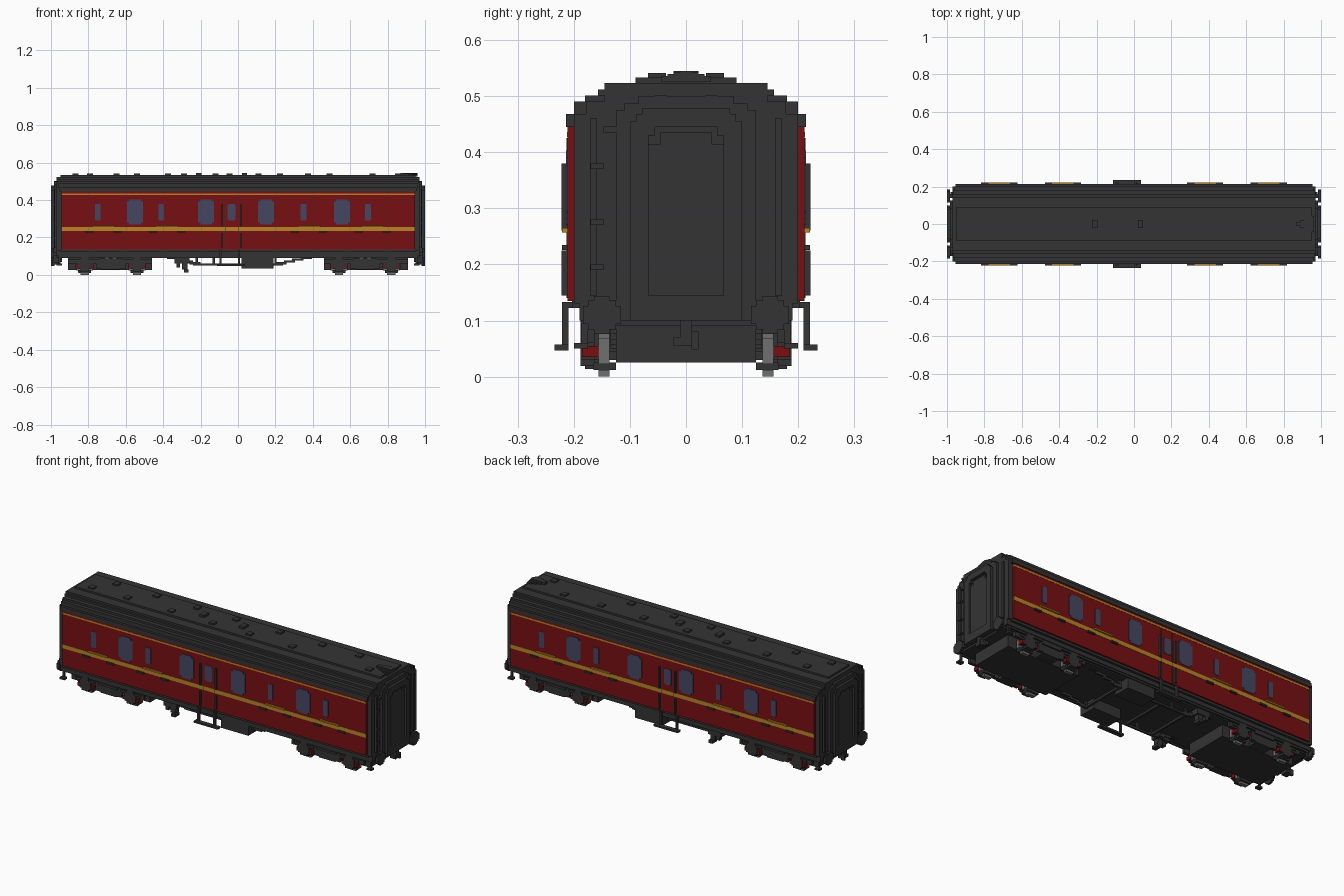
import bpy, bmesh, math
from mathutils import Vector

cube = bpy.data.objects.get("Cube")
if cube:
    bpy.data.objects.remove(cube, do_unlink=True)


def material(name, r, g, b):
    m = bpy.data.materials.new(name)
    m.use_nodes = True
    m.diffuse_color = (r, g, b, 1)
    m.node_tree.nodes["Principled BSDF"].inputs["Base Color"].default_value = (r, g, b, 1)
    return m


DARK = material("charcoal", .034, .034, .034)
RED = material("deep_red", .185, .005, .006)
GOLD = material("gold", .48, .23, .02)
GLASS = material("window_blue", .06, .062, .12)
STEEL = material("wheel_grey", .16, .16, .16)
V = .0112  # block size of the stepped shapes


def box(x0, x1, y0, y1, z0, z1):
    return (x0, x1, y0, y1, z0, z1)


def flip_x(boxes):
    return boxes + [(-b[1], -b[0]) + b[2:] for b in boxes]


def flip_y(boxes):
    return boxes + [b[:2] + (-b[3], -b[2]) + b[4:] for b in boxes]


def turn(boxes):
    """Repeat on the other side, turned half round the vertical axis."""
    return boxes + [(-b[1], -b[0], -b[3], -b[2]) + b[4:] for b in boxes]


def build(name, mat, boxes):
    bm = bmesh.new()
    for x0, x1, y0, y1, z0, z1 in boxes:
        made = bmesh.ops.create_cube(bm, size=1)["verts"]
        bmesh.ops.scale(bm, verts=made, vec=(x1 - x0, y1 - y0, z1 - z0))
        bmesh.ops.translate(bm, verts=made, vec=Vector((x0 + x1, y0 + y1, z0 + z1)) / 2)
    me = bpy.data.meshes.new(name)
    bm.to_mesh(me)
    bm.free()
    me.materials.append(mat)
    ob = bpy.data.objects.new(name, me)
    bpy.context.collection.objects.link(ob)
    return ob


def disc(x, z, r, y0, y1):
    """Stepped upright disc in the x-z plane, made of rows."""
    n = round(2 * r / V)
    h = 2 * r / n
    rows = []
    for i in range(n):
        dz = -r + (i + .5) * h
        w = max(V, round(math.sqrt(max(0, r * r - dz * dz)) / V) * V)
        rows.append(box(x - w, x + w, y0, y1, z + dz - h / 2, z + dz + h / 2))
    return rows


# Body sides and lower edge
build("body_sides", RED, [box(-.945, .945, -.211, .211, .135, .447)])
build("lower_body_edge", DARK, [box(-.95, .95, -.203, .203, .122, .136),
                                box(-.96, .96, -.19, .19, .1, .123)])

# Roof of stepped layers, each half width with its top height
roof, low = [], .445
for half, top, length in [(.214, .468, .955), (.2, .49, .96), (.18, .501, .965),
                          (.157, .512, .97), (.145, .523, .97), (.09, .533, .95)]:
    roof.append(box(-length, length, -half, half, low, top))
    low = top
build("roof", DARK, roof)

# Roof vents
vents = [box(x - .016, x + .016, .036, .068, .52, .541)
         for x in (-.79, -.54, -.29, -.045, .225, .49, .72)]
vents += [box(x - .016, x + .016, -.068, -.036, .52, .541)
          for x in (-.87, -.65, -.375, -.12, .11, .375, .855)]
vents += [box(x - .014, x + .014, -.022, .022, .52, .545) for x in (-.21, .035)]
build("roof_vents", DARK, vents)
build("roof_end_ridge", DARK, [box(.87 + i * .02, .96, -.011 * (i + 1), .011 * (i + 1), .525, .545 - i * .003)
                               for i in range(4)])

# Gold lining
build("waist_stripe", GOLD, [box(-.945, .945, -.2125, .2125, .235, .257)])
build("top_lining", GOLD, [box(-.945, .945, -.2122, .2122, .427, .436)])

# Windows with stepped corners
S = -.211


def pane(x, w, z0, z1, step):
    return [box(x - w, x + w, S - .003, S, z0 + step, z1 - step),
            box(x - w + step, x + w - step, S - .003, S, z0, z1)]


large, small = [], []
for x in (-.55, -.17, .15, .555):
    large += pane(x, .043, .27, .403, V)
for x in (-.75, -.41, .35, .695):
    small += pane(x, .015, .29, .38, .003)
build("large_windows", GLASS, turn(large))
build("small_windows", GLASS, turn(small))
build("centre_door_windows", GLASS, flip_y(pane(-.035, .022, .29, .38, .006)))

# Centre door: handrails, seams, hanging step
rails = [box(x, x + .008, -.222, -.21, z0, z1)
         for x in (-.088, .01) for z0, z1 in ((.26, .38), (.145, .225))]
build("door_handrails", DARK, flip_y(rails))
build("door_seams", DARK, flip_y([box(x, x + .003, -.213, -.21, .14, .425) for x in (-.07, .0)]))
step = [box(x, x + .012, -.221, -.209, .05, .132) for x in (-.1, .0)]
step += [box(x, x + .012, -.221, -.18, .122, .133) for x in (-.1, .0)]
step += [box(-.112, .038, -.234, -.209, .047, .057)]
build("hanging_steps", DARK, flip_y(step))

# Luggage door handles
build("door_handles", GOLD, flip_x(flip_y([box(x - .06, x + .06, -.221, -.21, .257, .265)
                                           for x in (.72, .38)])))
build("door_handle_bars", DARK, flip_x(flip_y([box(x + s - .022, x + s + .022, -.221, -.21, .226, .235)
                                               for x in (.72, .38) for s in (-.075, .075)])))

# End walls, following the roof curve
ends = [box(.945, .97, -w, w, z0, z1) for w, z0, z1 in
        ((.165, .09, .102), (.19, .1, .13), (.2, .13, .468), (.178, .468, .49), (.145, .49, .512))]
ends += [box(.97, .98, s - .006, s + .006, .145, .46) for s in (-.165, .165)]
build("end_walls", DARK, flip_x(ends))
lamp = [box(.965, .985, -.147, -.113, .435, .446)]
lamp += [box(.965, .985, -.17, -.147, z, z + .01) for z in (.19, .27, .37)]
lamp += [box(.965, .985, s - .011, s + .011, .49, .501) for s in (-.045, .045)]
build("end_brackets", DARK, flip_x(lamp))

# Corridor connection with a hooped frame and recessed door
gangway = [box(.96, .985, -.125, .125, .1, .475), box(.96, .985, -.11, .11, .475, .487),
           box(.96, .985, -.085, .085, .487, .5)]
gangway += flip_y([box(.98, 1, .067, .1, .12, .455), box(.98, 1, .055, .089, .43, .468)])
gangway += [box(.98, 1, -.078, .078, .445, .478), box(.98, 1, -.1, .1, .1, .145)]
build("corridor_connection", DARK, flip_x(gangway))
build("corridor_door", DARK, flip_x([box(.98, .99, -.067, .067, .145, .415),
                                     box(.98, .99, -.045, .045, .415, .436)]))

# Buffers and couplings
buffers = [box(.95, .985, .139, .161, .1, .122)]
buffers += [box(.985, 1, .15 - a, .15 + a, .11 - b, .11 + b)
            for a, b in ((.034, .016), (.025, .026), (.014, .034))]
build("buffers", DARK, flip_x(flip_y(buffers)))
build("couplings", DARK, flip_x([box(.94, .995, -.011, .011, .07, .112),
                                 box(.96, .995, -.022, .022, .055, .07),
                                 box(.98, 1, .01, .022, .048, .08)]))
build("end_step_irons", DARK, flip_x(flip_y([box(.95, .96, .175, .186, .055, .11),
                                             box(.94, .97, .175, .2, .05, .06)])))

# Underframe
under = [box(-.965, .965, -.165, .165, .09, .105)]
under += flip_y([box(-.95, .95, .175, .185, .09, .11)])
build("underframe", DARK, under)

# Bogies with wheels
frame, boxes, wheels, hubs, springs = [], [], [], [], []
frame += [box(.46, .91, -.125, .125, .025, .1)]
frame += flip_y([box(.46, .91, .163, .18, .06, .085), box(.6, .76, .163, .18, .035, .06),
                 box(.62, .74, .163, .188, .075, .088), box(.63, .73, .12, .18, .03, .045)])
for x in (.54, .82):
    wheels += flip_y(disc(x, .045, .045, .136, .156))
    boxes += flip_y(disc(x, .053, .034, .163, .188))
    boxes += flip_y([box(x - .06, x + .06, .165, .186, .07, .082),
                     box(x - .02, x + .02, .165, .188, .08, .1),
                     box(x - .035, x + .035, .125, .165, .012, .025)])
    hubs += flip_y([box(x - s - .008, x - s + .008, .156, .185, .035, .055) for s in (-.04, .04)])
springs += flip_y([box(x - .011, x + .011, .163, .182, .085, .11) for x in (.66, .7)])
build("bogie_frames", DARK, flip_x(frame))
build("axle_boxes", DARK, flip_x(boxes))
build("wheels", STEEL, flip_x(wheels))
build("brake_blocks", RED, flip_x(hubs))
build("bogie_springs", STEEL, flip_x(springs))

# Stepped truss rods under the middle
truss = [box(-.24, .24, -.005, .005, .05, .06)]
for i in range(5):
    truss.append(box(.2 + i * .045, .26 + i * .045, -.005, .005, .056 + i * .01, .068 + i * .01))
    truss.append(box(-.26 - i * .04, -.2 - i * .04, -.005, .005, .056 + i * .01, .068 + i * .01))
truss += [box(x - .006, x + .006, -.005, .005, .05, .1) for x in (-.22, -.13, .2)]
truss = [b[:2] + (b[2] + .13, b[3] + .13) + b[4:] for b in truss]
cross = [box(x - .006, x + .006, -.13, .13, .05, .062) for x in (-.22, -.06, .2)]
build("truss_rods", DARK, flip_y(truss) + cross)

# Battery boxes and brake gear
build("battery_boxes", DARK, flip_y([box(.02, .19, .08, .18, .033, .1)]))
gear = [box(-.34, -.26, .13, .175, .06, .1), box(-.3, -.27, .14, .17, .03, .06),
        box(-.29, -.265, .14, .18, .014, .03), box(-.33, -.31, .15, .175, .04, .07)]
build("brake_gear", DARK, flip_y(gear))
